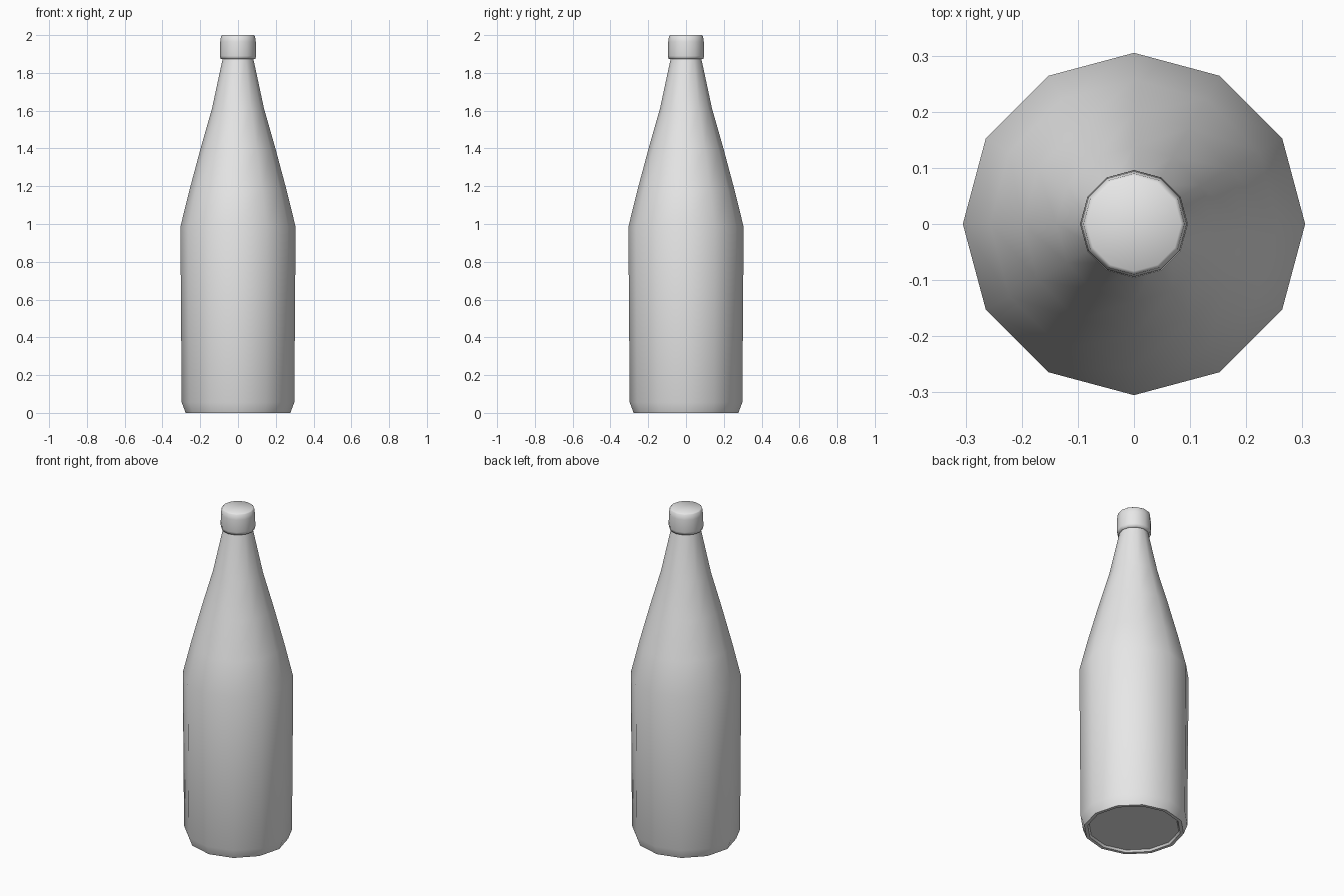
import bpy
import bmesh
from math import cos, sin, pi, radians

SIDES = 12

cube = bpy.data.objects.get("Cube")
if cube:
    bpy.data.objects.remove(cube, do_unlink=True)

grey = bpy.data.materials.new("light grey")
grey.use_nodes = True
grey.diffuse_color = (0.8, 0.8, 0.8, 1)
grey.node_tree.nodes["Principled BSDF"].inputs["Base Color"].default_value = (0.8, 0.8, 0.8, 1)


def lathe(name, profile, sharp_angle):
    """Turn a (radius, height) profile around z and close both ends."""
    bm = bmesh.new()
    rings = []
    for r, z in profile:
        rings.append([bm.verts.new((r * cos(2 * pi * i / SIDES), r * sin(2 * pi * i / SIDES), z))
                      for i in range(SIDES)])
    for low, high in zip(rings, rings[1:]):
        for i in range(SIDES):
            j = (i + 1) % SIDES
            bm.faces.new((low[i], low[j], high[j], high[i]))
    bm.faces.new(rings[0][::-1])
    bm.faces.new(rings[-1])
    bmesh.ops.recalc_face_normals(bm, faces=bm.faces)
    mesh = bpy.data.meshes.new(name)
    bm.to_mesh(mesh)
    bm.free()
    mesh.materials.append(grey)
    obj = bpy.data.objects.new(name, mesh)
    bpy.context.collection.objects.link(obj)
    bpy.ops.object.select_all(action='DESELECT')
    obj.select_set(True)
    bpy.context.view_layer.objects.active = obj
    bpy.ops.object.shade_smooth_by_angle(angle=radians(sharp_angle))
    return obj


# Bottle: shallow recessed base, straight body, long tapering neck
lathe("bottle_body", [
    (0.25, 0.012), (0.258, 0.0), (0.277, 0.0), (0.298, 0.055),
    (0.305, 0.985), (0.257, 1.18), (0.198, 1.4), (0.138, 1.61), (0.08, 1.88),
], 50)

# Cap: short cylinder with a softened top rim
lathe("bottle_cap", [
    (0.078, 1.873), (0.092, 1.873), (0.096, 1.89), (0.094, 1.965), (0.09, 1.995), (0.084, 2.0),
], 80)
